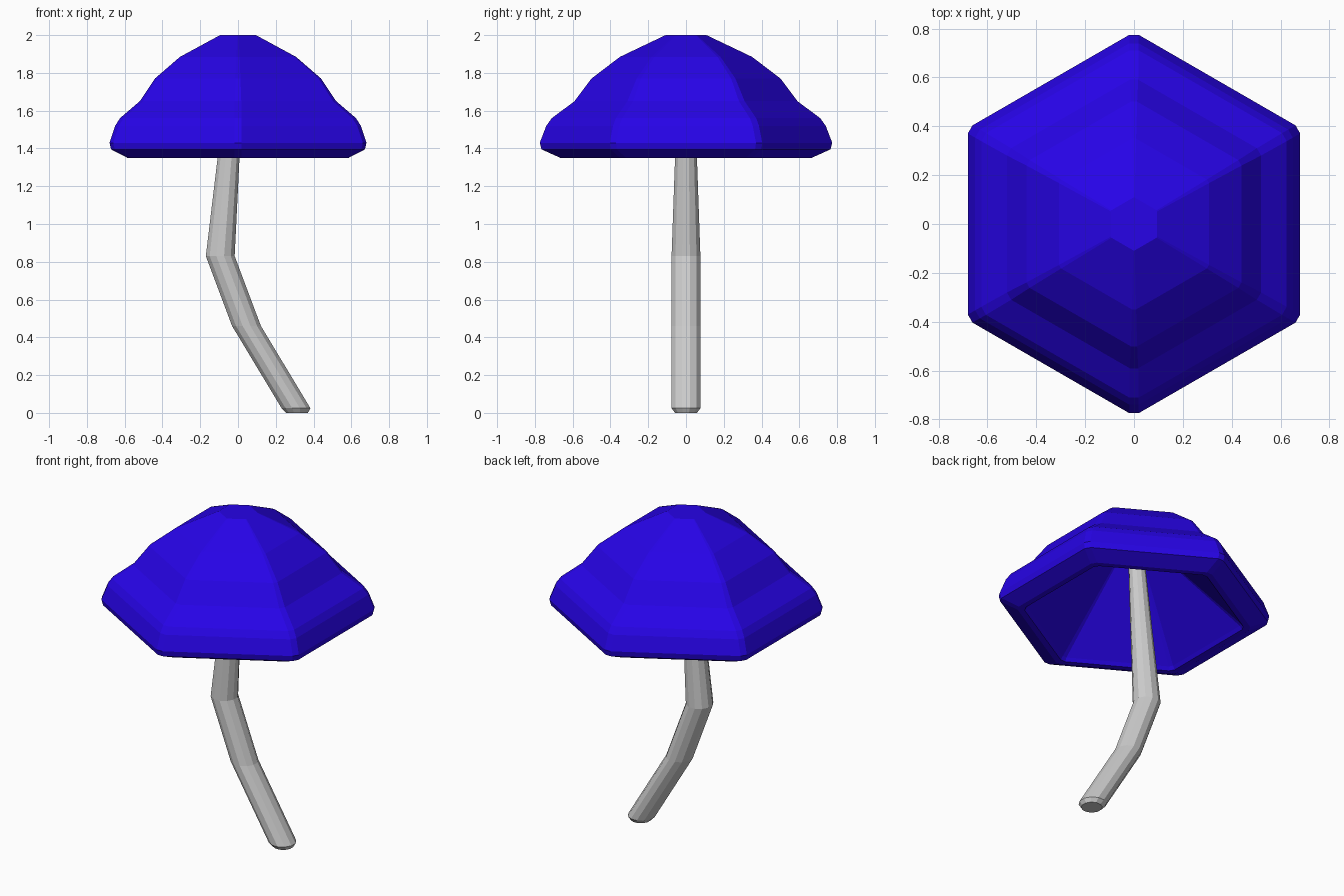
import bpy
from math import cos, sin, pi, radians, sqrt

if "Cube" in bpy.data.objects:
    bpy.data.objects.remove(bpy.data.objects["Cube"])


def loft(name, rings):
    """Skin equal-length rings of points into one closed flat-shaded mesh."""
    n = len(rings[0])
    verts = [p for ring in rings for p in ring]
    faces = []
    for i in range(len(rings) - 1):
        for j in range(n):
            k = (j + 1) % n
            faces.append((i * n + j, i * n + k, (i + 1) * n + k, (i + 1) * n + j))
    faces.append(tuple(reversed(range(n))))
    faces.append(tuple((len(rings) - 1) * n + j for j in range(n)))
    mesh = bpy.data.meshes.new(name)
    mesh.from_pydata(verts, [], faces)
    obj = bpy.data.objects.new(name, mesh)
    bpy.context.collection.objects.link(obj)
    return obj


def hex_ring(apothem, z, cut):
    """Hexagon with points on +-y and each corner trimmed by 'cut'."""
    half = apothem / sqrt(3) - cut
    pts = []
    for i in range(6):
        a = radians(60 * i)
        for t in (-half, half):
            pts.append((apothem * cos(a) - t * sin(a),
                        apothem * sin(a) + t * cos(a), z))
    return pts


# Cap: hollow hexagonal dome, from the inner peak round the rim to the top
cap_profile = [
    (0.05, 1.87, 0.004), (0.535, 1.37, 0.015), (0.55, 1.35, 0.02),
    (0.585, 1.35, 0.022), (0.672, 1.395, 0.022), (0.68, 1.43, 0.022),
    (0.65, 1.52, 0.022), (0.625, 1.56, 0.022), (0.52, 1.65, 0.02),
    (0.44, 1.77, 0.015), (0.307, 1.885, 0.01), (0.095, 2.0, 0.003),
]
cap = loft("mushroom_cap", [hex_ring(*p) for p in cap_profile])
blue = bpy.data.materials.new("cap_blue")
blue.diffuse_color = (0.02, 0.001, 0.8, 1)
blue.use_nodes = True
blue.node_tree.nodes["Principled BSDF"].inputs["Base Color"].default_value = blue.diffuse_color
cap.data.materials.append(blue)

# Stem: bent twelve-sided tube, tapering upward into the cap (x, z, radius)
stem_path = [
    (0.312, 0.0, 0.06), (0.307, 0.025, 0.079), (0.045, 0.46, 0.079),
    (-0.094, 0.83, 0.079), (-0.05, 1.35, 0.06), (-0.008, 1.87, 0.042),
]
loft("mushroom_stem", [
    [(x + r * cos(pi / 12 + i * pi / 6), r * sin(pi / 12 + i * pi / 6), z)
     for i in range(12)]
    for x, z, r in stem_path])
